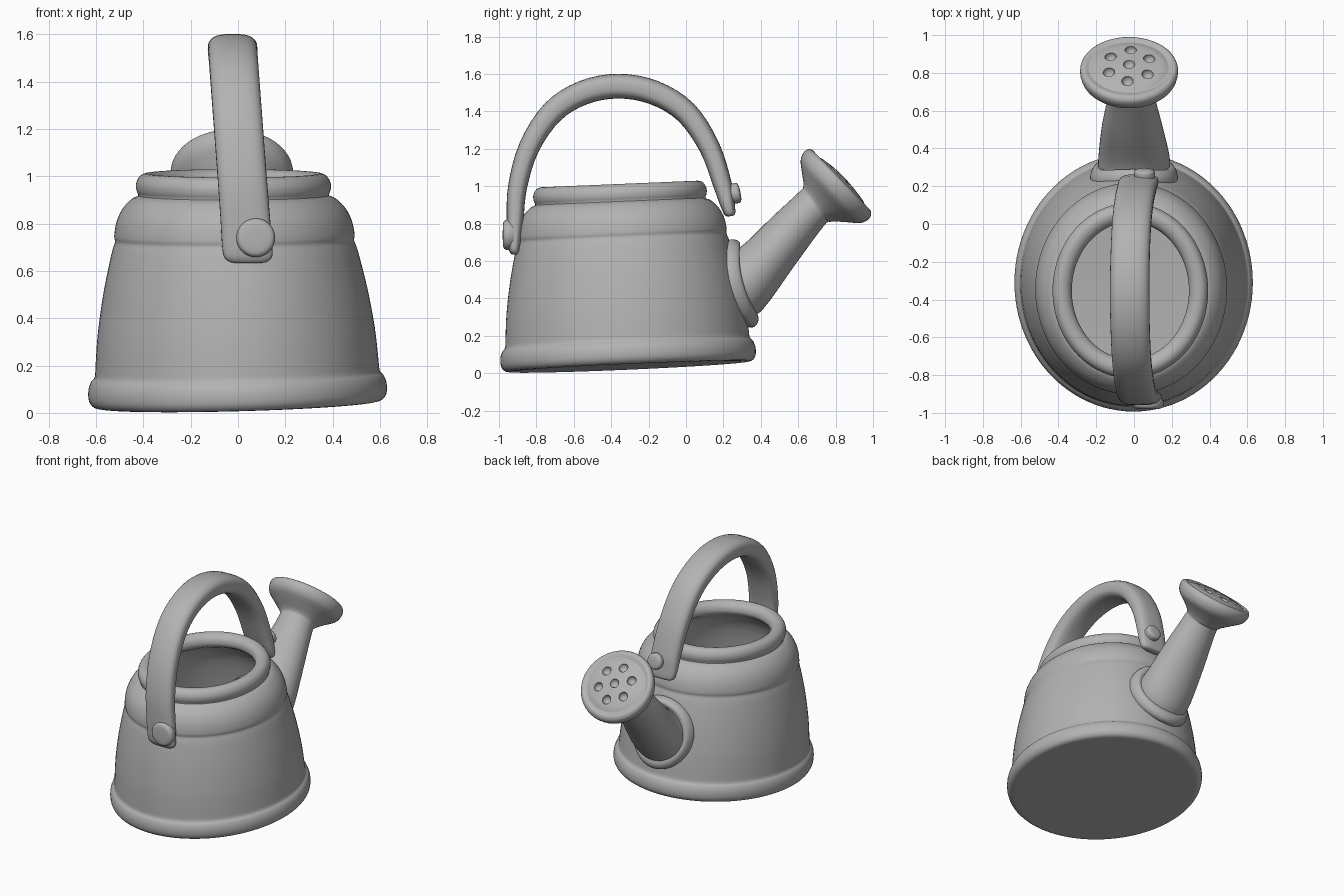
import bpy, bmesh, math
from mathutils import Vector

if "Cube" in bpy.data.objects:
    bpy.data.objects.remove(bpy.data.objects["Cube"])

grey = bpy.data.materials.new("plain grey")
grey.use_nodes = True
COLOUR = (0.45, 0.45, 0.45, 1)
grey.diffuse_color = COLOUR
grey.node_tree.nodes["Principled BSDF"].inputs["Base Color"].default_value = COLOUR
X = Vector((1, 0, 0))


def spline(points, steps):
    """Catmull-Rom interpolation of equal-length tuples."""
    out = []
    last = len(points) - 1
    for i in range(last):
        p = [Vector(points[min(max(i + k, 0), last)]) for k in (-1, 0, 1, 2)]
        for s in range(steps):
            t = s / steps
            out.append(p[1] + (p[2] - p[0]) * (t / 2)
                       + (p[0] * 2 - p[1] * 5 + p[2] * 4 - p[3]) * (t * t / 2)
                       + (p[1] * 3 - p[0] - p[2] * 3 + p[3]) * (t ** 3 / 2))
    return out + [Vector(points[-1])]


def ring(centre, u, v, sides, power=2.0):
    """Ellipse, or a squarer superellipse with a higher power."""
    def bend(c):
        return math.copysign(abs(c) ** (2 / power), c)
    angles = [math.tau * i / sides for i in range(sides)]
    return [centre + u * bend(math.cos(a)) + v * bend(math.sin(a)) for a in angles]


def loft(name, rings):
    bm = bmesh.new()
    loops = [[bm.verts.new(p) for p in r] for r in rings]
    n = len(loops[0])
    for a, b in zip(loops, loops[1:]):
        for i in range(n):
            j = (i + 1) % n
            bm.faces.new((a[i], a[j], b[j], b[i]))
    bm.faces.new(loops[0])
    bm.faces.new(loops[-1])
    bmesh.ops.recalc_face_normals(bm, faces=bm.faces)
    mesh = bpy.data.meshes.new(name)
    bm.to_mesh(mesh)
    bm.free()
    mesh.materials.append(grey)
    obj = bpy.data.objects.new(name, mesh)
    bpy.context.collection.objects.link(obj)
    return obj


def shade(obj, angle=50):
    bpy.ops.object.select_all(action='DESELECT')
    obj.select_set(True)
    bpy.context.view_layer.objects.active = obj
    bpy.ops.object.shade_smooth_by_angle(angle=math.radians(angle))


def side_loft(name, sections, steps=3, sides=48):
    """Sections: upper y, z, lower y, z, half width, centre x."""
    rings = []
    for y1, z1, y2, z2, w, x in spline(sections, steps):
        top, low = Vector((x, y1, z1)), Vector((x, y2, z2))
        rings.append(ring((top + low) / 2, X * w, (top - low) / 2, sides))
    return loft(name, rings)


# Body: oval shell with base band, shoulder, rolled rim and hollow inside
profile = [
    (0.56, 0.035), (0.605, 0.038), (0.628, 0.065), (0.63, 0.11), (0.618, 0.145),
    (0.602, 0.165), (0.597, 0.22), (0.585, 0.35), (0.557, 0.52), (0.52, 0.68),
    (0.505, 0.725), (0.508, 0.75), (0.497, 0.81), (0.47, 0.865), (0.43, 0.905),
    (0.403, 0.918), (0.41, 0.94), (0.411, 0.97), (0.395, 1.0), (0.365, 1.012),
    (0.33, 1.0), (0.312, 0.97), (0.32, 0.93), (0.40, 0.87), (0.46, 0.76),
    (0.51, 0.52), (0.55, 0.25), (0.53, 0.12), (0.4, 0.09),
]
rings = []
for r, z in spline(profile, 3):
    centre = Vector((-0.02 * z, -0.305 - 0.05 * z, z))
    slope_x = 0.028 * (1 - min(z, 1))
    rings.append(ring(centre, Vector((r, 0, r * slope_x)),
                      Vector((0, r + 0.052, r * 0.048)), 96))
shade(loft("can_body", rings))

# Spout tube flaring out into the sprinkler rose
spout = [
    (0.22, 0.64, 0.32, 0.29, 0.19, 0), (0.31, 0.69, 0.41, 0.34, 0.188, 0),
    (0.46, 0.835, 0.58, 0.575, 0.16, -0.01), (0.60, 0.965, 0.735, 0.785, 0.125, -0.015),
    (0.628, 1.0, 0.775, 0.81, 0.13, -0.02), (0.62, 1.07, 0.855, 0.808, 0.185, -0.026),
    (0.613, 1.135, 0.925, 0.803, 0.24, -0.026), (0.625, 1.175, 0.965, 0.815, 0.257, -0.026),
    (0.65, 1.197, 0.988, 0.84, 0.258, -0.026), (0.677, 1.193, 0.987, 0.87, 0.242, -0.026),
    (0.69, 1.173, 0.97, 0.883, 0.222, -0.026), (0.698, 1.16, 0.96, 0.89, 0.21, -0.026),
    (0.73, 1.145, 0.945, 0.925, 0.175, -0.026), (0.79, 1.1, 0.9, 0.985, 0.08, -0.026),
    (0.844, 1.05, 0.85, 1.044, 0.005, -0.026),
]
rose = side_loft("spout_and_rose", spout, 4)

# Sprinkler holes: one in the middle, six around it
normal = Vector((0, 0.73, 0.68)).normalized()
across = normal.cross(X)
middle = Vector((-0.026, 0.848, 1.05))
bm = bmesh.new()
for k in range(7):
    a = math.tau * k / 6 + 0.45
    reach = 0.0 if k == 6 else 0.118
    spot = middle + (X * math.cos(a) + across * math.sin(a)) * reach
    spot -= normal * (0.0 if k == 6 else 0.014)
    made = bmesh.ops.create_uvsphere(bm, u_segments=20, v_segments=12, radius=0.031)
    bmesh.ops.translate(bm, verts=made["verts"], vec=spot)
mesh = bpy.data.meshes.new("hole_cutter")
bm.to_mesh(mesh)
bm.free()
mesh.materials.append(grey)
cutter = bpy.data.objects.new("hole_cutter", mesh)
bpy.context.collection.objects.link(cutter)
cutter.hide_render = True
bpy.context.view_layer.objects.active = rose
cut = rose.modifiers.new("holes", 'BOOLEAN')
cut.operation, cut.object = 'DIFFERENCE', cutter
bpy.ops.object.modifier_apply(modifier="holes")
bpy.data.objects.remove(cutter)
shade(rose, 40)

# Collar where the spout meets the body, bent round the wall
collar = side_loft("spout_collar", [
    (0.18, 0.69, 0.32, 0.25, 0.225, 0), (0.235, 0.715, 0.355, 0.245, 0.232, 0),
    (0.27, 0.712, 0.378, 0.26, 0.225, 0), (0.29, 0.695, 0.388, 0.29, 0.21, 0),
    (0.285, 0.67, 0.38, 0.325, 0.18, 0)])
for v in collar.data.vertices:
    v.co.y -= 0.9 * v.co.x ** 2
shade(collar)

# Arched handle: centre line y, z, half width, half thickness
path = spline([
    (-0.915, 0.635, 0.07, 0.015), (-0.916, 0.65, 0.095, 0.026),
    (-0.918, 0.69, 0.106, 0.034), (-0.914, 0.82, 0.105, 0.045),
    (-0.90, 1.0, 0.104, 0.051), (-0.838, 1.21, 0.104, 0.056),
    (-0.715, 1.395, 0.104, 0.062), (-0.55, 1.5, 0.104, 0.065),
    (-0.36, 1.535, 0.105, 0.066), (-0.17, 1.5, 0.104, 0.065),
    (0.0, 1.395, 0.104, 0.062), (0.125, 1.21, 0.104, 0.056),
    (0.195, 1.01, 0.104, 0.05), (0.22, 0.91, 0.105, 0.04),
    (0.235, 0.855, 0.095, 0.03), (0.238, 0.84, 0.07, 0.018)], 4)
rings = []
for i, (y, z, w, t) in enumerate(path):
    ahead, behind = path[min(i + 1, len(path) - 1)], path[max(i - 1, 0)]
    out = Vector((0, behind[1] - ahead[1], ahead[0] - behind[0])).normalized()
    rings.append(ring(Vector((0.045 - 0.075 * (z - 0.63), y, z)), X * w, out * t, 32, 2.8))
shade(loft("handle", rings))

# Rivets holding the handle ends
shade(side_loft("front_rivet", [
    (-0.92, 0.815, -0.92, 0.665, 0.075, 0.075), (-0.945, 0.822, -0.945, 0.658, 0.082, 0.075),
    (-0.967, 0.818, -0.967, 0.662, 0.078, 0.075), (-0.978, 0.8, -0.978, 0.68, 0.06, 0.075),
    (-0.98, 0.745, -0.98, 0.735, 0.005, 0.075)]))
shade(side_loft("back_rivet", [
    (0.2, 1.0, 0.23, 0.9, 0.05, 0.055), (0.25, 1.015, 0.27, 0.908, 0.055, 0.055),
    (0.27, 1.017, 0.289, 0.912, 0.053, 0.055), (0.283, 1.0, 0.296, 0.93, 0.037, 0.055),
    (0.291, 0.967, 0.292, 0.963, 0.003, 0.055)]))
